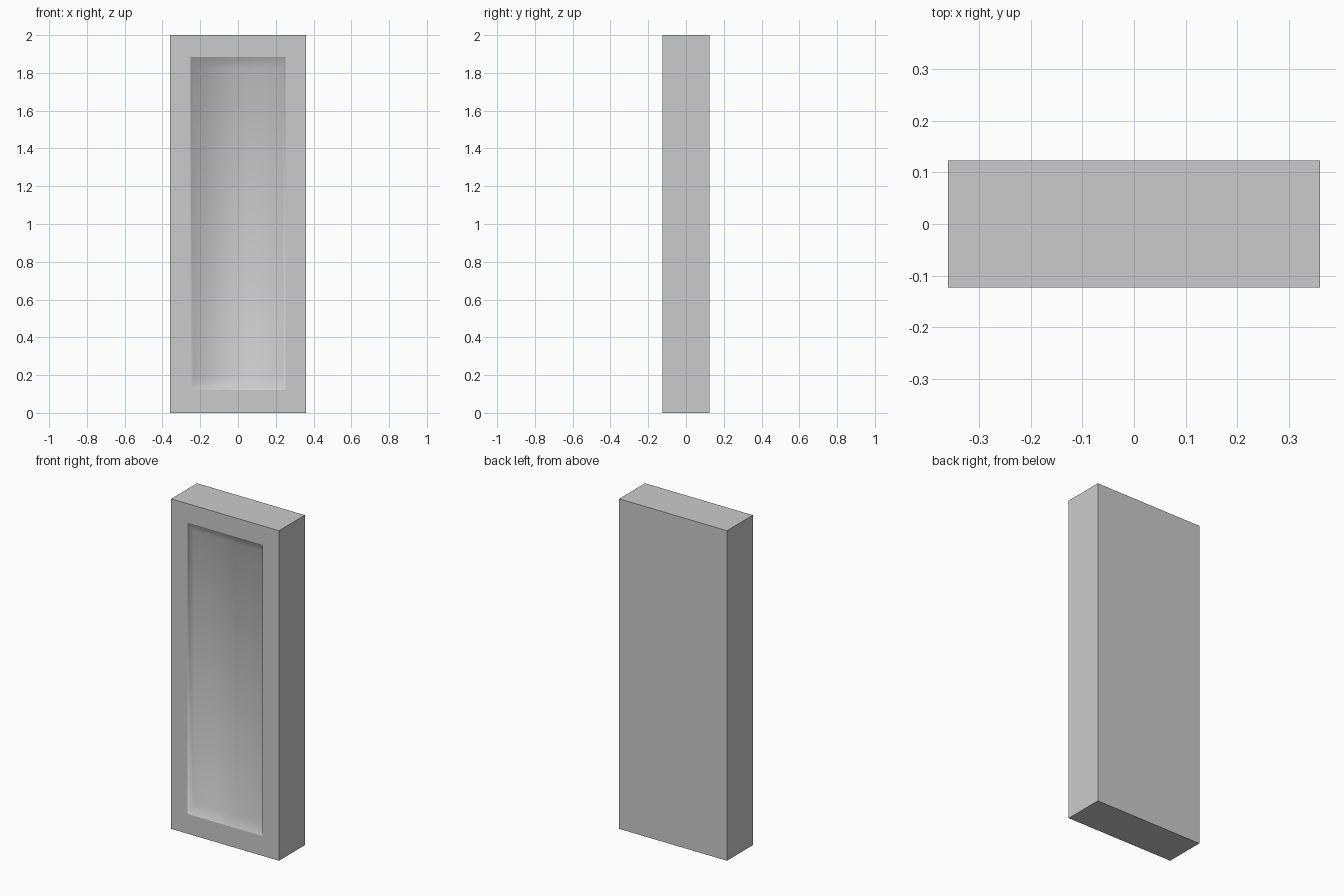
import bpy, bmesh

if "Cube" in bpy.data.objects:
    bpy.data.objects.remove(bpy.data.objects["Cube"])

W, D, H = 0.7225, 0.247, 2.0
Y = -D / 2


def rect(bm, x, z0, z1, y):
    """Rectangle of vertices in the front plane, counter-clockwise from the front."""
    return [bm.verts.new(p) for p in ((-x, y, z0), (x, y, z0), (x, y, z1), (-x, y, z1))]


def ring(bm, a, b):
    """Join two rectangles with four faces."""
    return [bm.faces.new((a[i], a[(i + 1) % 4], b[(i + 1) % 4], b[i])) for i in range(4)]


bm = bmesh.new()
back = rect(bm, W / 2, 0, H, -Y)
front = rect(bm, W / 2, 0, H, Y)
rim = rect(bm, 0.252, 0.12, 1.885, Y)
floor = rect(bm, 0.237, 0.18, 1.825, Y + 0.035)

# slab sides, back and front frame
bm.faces.new(back[::-1])
ring(bm, back, front)
ring(bm, front, rim)

# recessed panel with softly shaded slopes
soft = ring(bm, rim, floor) + [bm.faces.new(floor)]
for f in soft:
    f.smooth = True
for i in range(4):
    bm.edges.get((rim[i], rim[(i + 1) % 4])).smooth = False

bmesh.ops.recalc_face_normals(bm, faces=bm.faces)
mesh = bpy.data.meshes.new("panelled_slab")
bm.to_mesh(mesh)
bm.free()
bpy.context.collection.objects.link(bpy.data.objects.new("panelled_slab", mesh))
